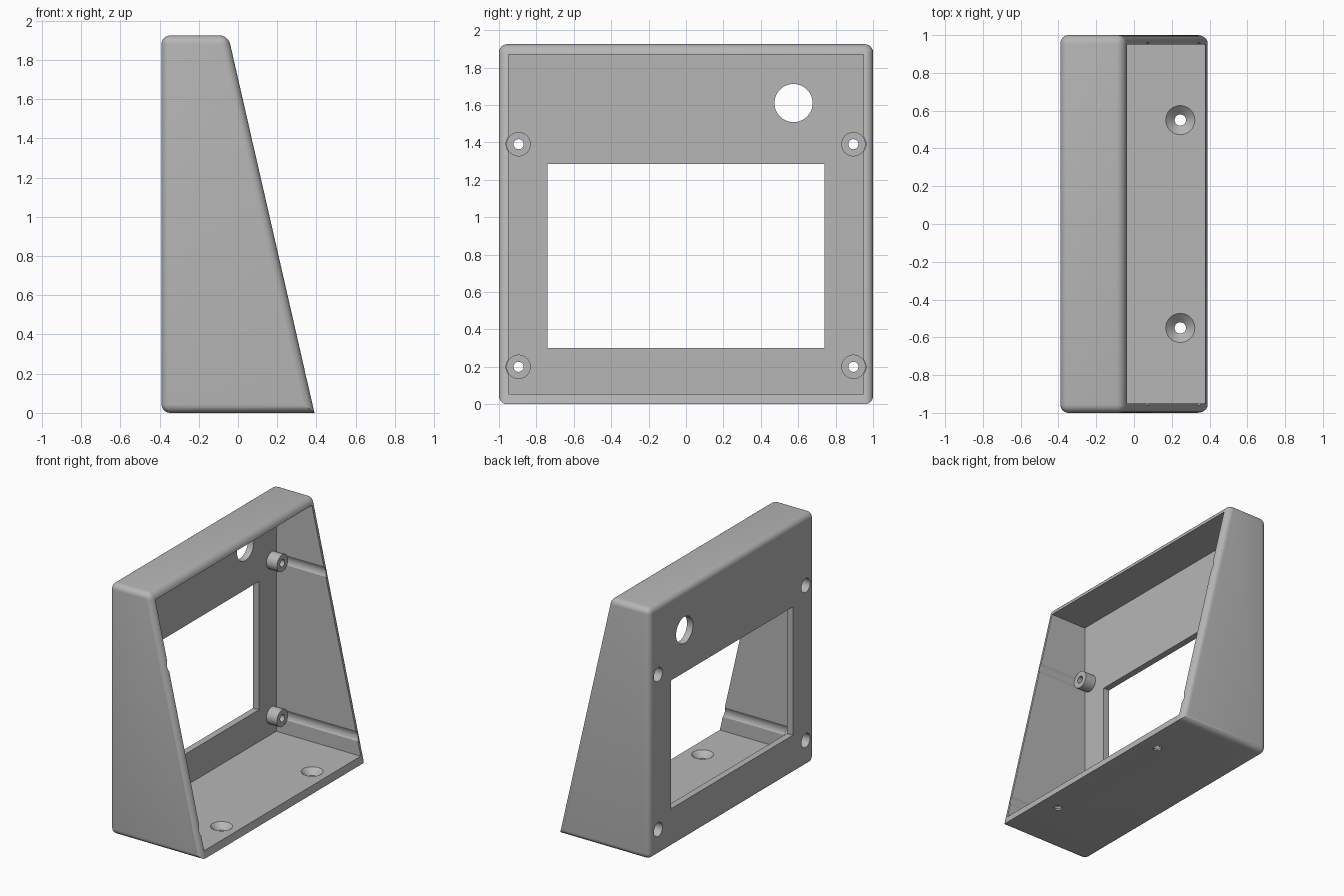
import bpy, bmesh, math
from mathutils import Matrix, Vector

if "Cube" in bpy.data.objects:
    bpy.data.objects.remove(bpy.data.objects["Cube"], do_unlink=True)

grey = bpy.data.materials.new("plain grey")
grey.use_nodes = True
grey.diffuse_color = (0.47, 0.47, 0.47, 1)
grey.node_tree.nodes["Principled BSDF"].inputs["Base Color"].default_value = (0.47, 0.47, 0.47, 1)


def make_object(name, bm):
    bmesh.ops.recalc_face_normals(bm, faces=bm.faces)
    mesh = bpy.data.meshes.new(name)
    bm.to_mesh(mesh)
    bm.free()
    mesh.materials.append(grey)
    ob = bpy.data.objects.new(name, mesh)
    bpy.context.collection.objects.link(ob)
    return ob


def box(name, low, high):
    bm = bmesh.new()
    bmesh.ops.create_cube(bm, size=1)
    low, high = Vector(low), Vector(high)
    size = high - low
    for v in bm.verts:
        v.co = (low + high) / 2 + Vector(a * b for a, b in zip(v.co, size))
    return make_object(name, bm)


def cone(name, start, axis, length, r1, r2=None, sides=48):
    """Cylinder or cone from start, along +x or +z."""
    bm = bmesh.new()
    turn = Matrix.Rotation(math.pi / 2, 4, 'Y') if axis == 'X' else Matrix()
    move = Matrix.Translation(start) @ turn @ Matrix.Translation((0, 0, length / 2))
    bmesh.ops.create_cone(bm, cap_ends=True, segments=sides, radius1=r1,
                          radius2=r1 if r2 is None else r2, depth=length, matrix=move)
    return make_object(name, bm)


def combine(target, tool, operation):
    tool.hide_render = True
    mod = target.modifiers.new("boolean", 'BOOLEAN')
    mod.operation, mod.solver, mod.object = operation, 'EXACT', tool
    bpy.context.view_layer.objects.active = target
    bpy.ops.object.modifier_apply(modifier=mod.name)
    bpy.data.objects.remove(tool, do_unlink=True)


# Wedge body, rounded on every edge but the lower lip of the open side
bm = bmesh.new()
profile = [(-0.39, 0), (0.39, 0), (-0.05, 1.925), (-0.39, 1.925)]
face = bm.faces.new([bm.verts.new((x, -1, z)) for x, z in profile])
extruded = bmesh.ops.extrude_face_region(bm, geom=[face])["geom"]
for v in extruded:
    if isinstance(v, bmesh.types.BMVert):
        v.co.y = 1
bmesh.ops.recalc_face_normals(bm, faces=bm.faces)
rounded = [e for e in bm.edges if not all(v.co.x > 0.3 for v in e.verts)]
bmesh.ops.bevel(bm, geom=rounded, offset=0.044, segments=6, profile=0.5,
                affect='EDGES', clamp_overlap=True)
housing = make_object("housing", bm)

# Hollow interior, open on the sloping side
combine(housing, box("cavity", (-0.34, -0.95, 0.055), (1, 0.95, 1.87)), 'DIFFERENCE')

# Screw bosses with clearance grooves, counterbores and through holes
for y in (-0.895, 0.895):
    for z in (0.2, 1.39):
        combine(housing, cone("groove", (-0.339, y, z), 'X', 1.3, 0.067), 'DIFFERENCE')
        combine(housing, cone("boss", (-0.36, y, z), 'X', 0.11, 0.065), 'UNION')
        combine(housing, cone("counterbore", (-0.5, y, z), 'X', 0.18, 0.053), 'DIFFERENCE')
        combine(housing, cone("screw_hole", (-0.5, y, z), 'X', 0.5, 0.027, sides=32), 'DIFFERENCE')

# Display window and round button hole
combine(housing, box("window", (-0.5, -0.74, 0.3), (-0.2, 0.74, 1.285)), 'DIFFERENCE')
combine(housing, cone("button_hole", (-0.5, 0.575, 1.61), 'X', 0.3, 0.102, sides=64), 'DIFFERENCE')

# Countersunk floor holes
for y in (-0.55, 0.55):
    combine(housing, cone("countersink", (0.245, y, 0.012), 'Z', 0.053, 0.03, 0.088), 'DIFFERENCE')
    combine(housing, cone("floor_hole", (0.245, y, -0.1), 'Z', 0.2, 0.03), 'DIFFERENCE')

bpy.ops.object.select_all(action='DESELECT')
housing.select_set(True)
bpy.context.view_layer.objects.active = housing
bpy.ops.object.shade_smooth_by_angle(angle=math.radians(30))
